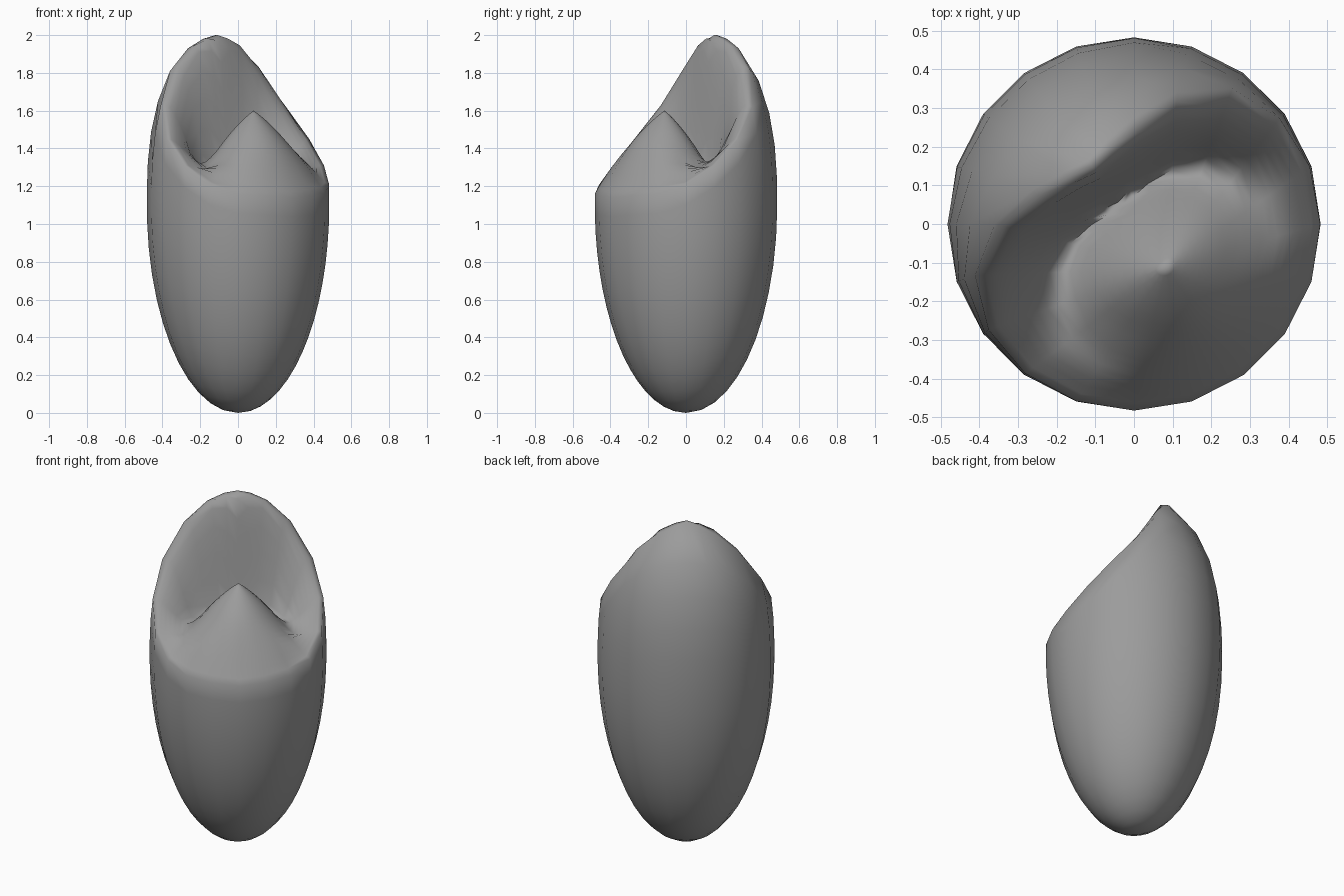
import bpy, bmesh, math

if "Cube" in bpy.data.objects:
    bpy.data.objects.remove(bpy.data.objects["Cube"], do_unlink=True)

SIDES, BODY_RINGS, INNER_RINGS = 20, 16, 18
BACK = math.radians(126)          # direction in which the hood stands
APEX = -0.14                      # position of the flap tip along that direction

RIM = [(0, 2.0), (18, 1.98), (36, 1.93), (54, 1.81), (72, 1.62), (90, 1.45),
       (108, 1.31), (126, 1.21), (144, 1.16), (180, 1.14)]


def rim_height(deg):
    for (a, za), (b, zb) in zip(RIM, RIM[1:]):
        if deg <= b:
            return za + (zb - za) * (deg - a) / (b - a)
    return RIM[-1][1]


def smoothstep(x):
    x = min(1, max(0, x))
    return x * x * (3 - 2 * x)


def egg_radius(z):
    if z < 1.1:
        s = ((1.1 - z) / 1.1) ** 2
    else:
        s = ((z - 1.1) / 0.97) ** 2.6
    return 0.483 * math.sqrt(max(0, 1 - s))


def inner_height(u, v):
    # pointed flap, steeper on the side that faces the hood
    q = math.hypot(v, (u - APEX) * (1.4 if u > APEX else 1))
    flap = 1.6 - 0.7 * q - 1.4 * q * q
    # concave hood wall rising from the valley
    start, end = 0.06 - 0.6 * v * v, 0.18 + 0.3 * v * v
    valley = 1.26 + min(0, u - APEX)
    wall = valley + (2 - 3 * v * v - valley) * smoothstep((u - start) / (end - start))
    # rounded join of the two
    return (flap + wall + math.hypot(flap - wall, 0.03)) / 2


def place(bm, u, v, z):
    c, s = math.cos(BACK), math.sin(BACK)
    return bm.verts.new((u * c + v * s, u * s - v * c, z))


bm = bmesh.new()
columns = []
bottom = place(bm, 0, 0, 0)
tip = place(bm, APEX, 0, inner_height(APEX, 0))
for i in range(SIDES):
    phi = i * math.tau / SIDES
    deg = math.degrees(phi)
    zr = rim_height(min(deg, 360 - deg))
    col = []
    # outer egg, from the base to the rim
    for k in range(1, BODY_RINGS + 1):
        f = k / BODY_RINGS
        z = zr * (1 - math.cos(f * math.pi / 2)) ** 0.9
        r = egg_radius(z)
        col.append(place(bm, r * math.cos(phi), r * math.sin(phi), z))
    # inside, from the rounded rim to the flap tip
    ru, rv = r * math.cos(phi), r * math.sin(phi)
    gap = zr - inner_height(ru, rv)
    for k in range(1, INNER_RINGS):
        t = 1 - k / INNER_RINGS
        u, v = APEX + (ru - APEX) * t, rv * t
        z = inner_height(u, v) + gap * smoothstep((t - 0.4) / 0.6)
        col.append(place(bm, u, v, z))
    columns.append(col)

for a, b in zip(columns, columns[1:] + columns[:1]):
    bm.faces.new((bottom, b[0], a[0]))
    bm.faces.new((tip, a[-1], b[-1]))
    for k in range(len(a) - 1):
        bm.faces.new((a[k], b[k], b[k + 1], a[k + 1]))
bmesh.ops.recalc_face_normals(bm, faces=bm.faces)

mesh = bpy.data.meshes.new("hooded_bud")
bm.to_mesh(mesh)
bm.free()
bud = bpy.data.objects.new("hooded_bud", mesh)
bpy.context.collection.objects.link(bud)

grey = bpy.data.materials.new("mid_grey")
grey.use_nodes = True
colour = (0.33, 0.33, 0.33, 1)
grey.diffuse_color = colour
grey.node_tree.nodes["Principled BSDF"].inputs["Base Color"].default_value = colour
mesh.materials.append(grey)

bpy.context.view_layer.objects.active = bud
bud.select_set(True)
bpy.ops.object.shade_smooth_by_angle(angle=math.radians(100))
